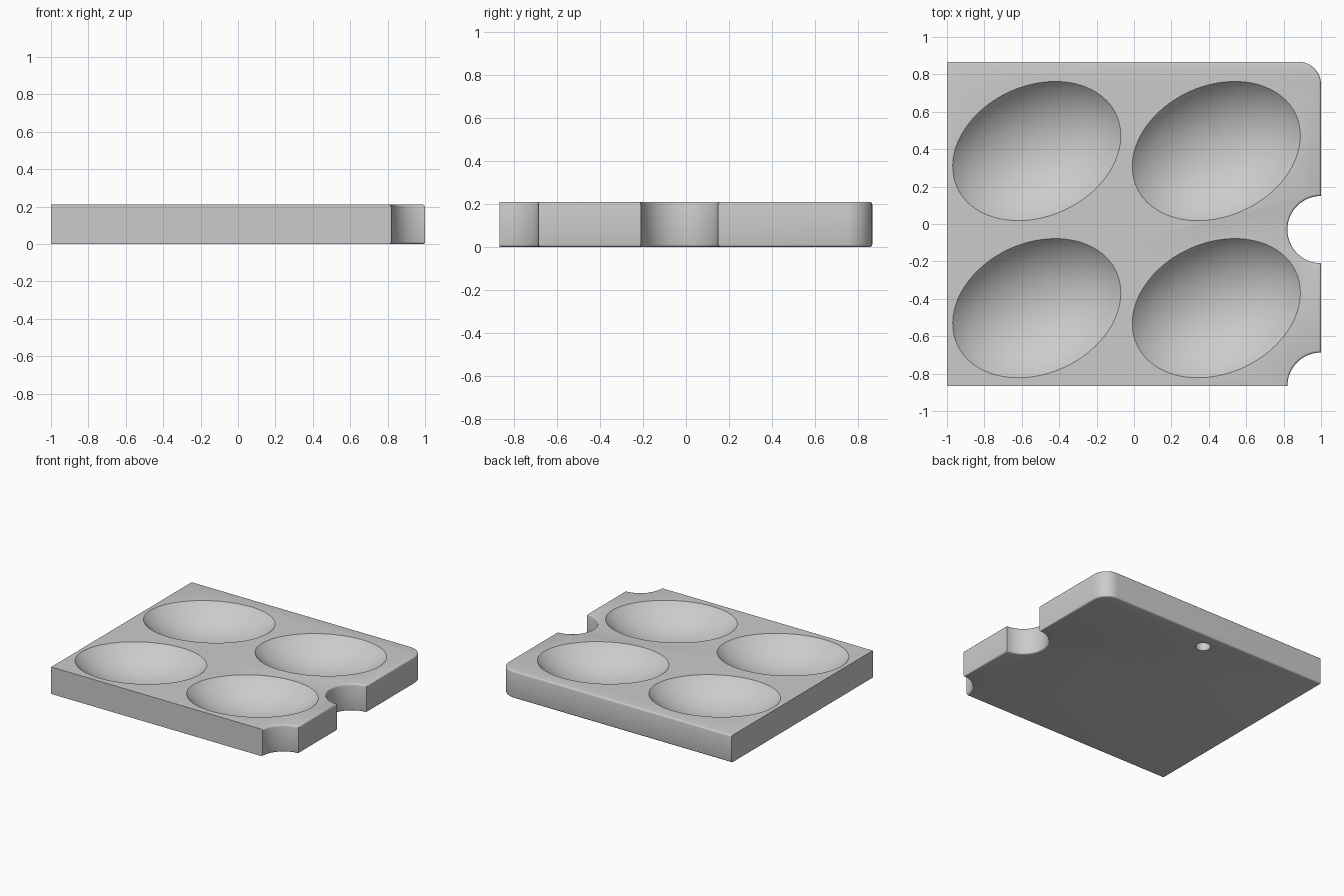
import bpy, bmesh
from math import radians, sin, cos
from mathutils import Matrix, Vector

if "Cube" in bpy.data.objects:
    bpy.data.objects.remove(bpy.data.objects["Cube"])

HALF_Y, TOP, NOTCH, CORNER, FILLET = 0.867, 0.21, 0.18, 0.12, 0.012

grey = bpy.data.materials.new("plain grey")
grey.use_nodes = True
grey.diffuse_color = (0.6, 0.6, 0.6, 1)
grey.node_tree.nodes["Principled BSDF"].inputs["Base Color"].default_value = (0.6, 0.6, 0.6, 1)


def make_object(name, bm):
    mesh = bpy.data.meshes.new(name)
    bmesh.ops.recalc_face_normals(bm, faces=bm.faces)
    bm.to_mesh(mesh)
    bm.free()
    mesh.materials.append(grey)
    obj = bpy.data.objects.new(name, mesh)
    bpy.context.collection.objects.link(obj)
    return obj


def arc(cx, cy, r, start, end, steps):
    angles = [radians(start + (end - start) * i / steps) for i in range(steps + 1)]
    return [(cx + r * cos(a), cy + r * sin(a)) for a in angles]


# Slab outline with two scalloped notches and one rounded corner
outline = [(-1, -HALF_Y)]
outline += arc(1, -HALF_Y, NOTCH, 180, 90, 16)
outline += arc(1, -0.03, NOTCH, 270, 90, 32)
outline += arc(1 - CORNER, HALF_Y - CORNER, CORNER, 0, 90, 14)
outline += [(-1, HALF_Y)]

bm = bmesh.new()
base = bm.faces.new([bm.verts.new((x, y, 0)) for x, y in outline])
walls = bmesh.ops.extrude_face_region(bm, geom=[base], use_keep_orig=True)
bmesh.ops.translate(bm, vec=(0, 0, TOP),
                    verts=[g for g in walls["geom"] if isinstance(g, bmesh.types.BMVert)])
bmesh.ops.recalc_face_normals(bm, faces=bm.faces)


# Fillet the back and right rims; the front and left edges stay sharp
def is_filleted(edge):
    a, b = (v.co for v in edge.verts)
    flat = abs(a.z - b.z) < 1e-4
    front = max(a.y, b.y) < -HALF_Y + 1e-4
    left = max(a.x, b.x) < -1 + 1e-4
    return flat and not front and not left


bmesh.ops.bevel(bm, geom=[e for e in bm.edges if is_filleted(e)], offset=FILLET,
                segments=3, profile=0.5, affect="EDGES", clamp_overlap=True)
tray = make_object("tray", bm)

# Tilted oval bowls, each cut by the cap of an ellipsoid
cutters = []
RIM_SLOPE, DEPTH = radians(52), 0.17
height = DEPTH / (1 - cos(RIM_SLOPE))
scale = Vector((0.468 / sin(RIM_SLOPE), 0.349 / sin(RIM_SLOPE), height))
for x in (-0.52, 0.44):
    for y in (0.39, -0.45):
        bm = bmesh.new()
        bmesh.ops.create_uvsphere(bm, u_segments=72, v_segments=56, radius=1)
        bmesh.ops.transform(bm, verts=bm.verts, matrix=Matrix.LocRotScale(
            Vector((x, y, TOP - DEPTH + height)),
            Matrix.Rotation(radians(24.6), 3, "Z"), scale))
        cutters.append(make_object("bowl_cutter", bm))

# Small blind hole underneath, near the back
bm = bmesh.new()
bmesh.ops.create_cone(bm, cap_ends=True, segments=32, radius1=0.053, radius2=0.053,
                      depth=0.24, matrix=Matrix.Translation((-0.025, 0.73, 0)))
cutters.append(make_object("hole_cutter", bm))

bpy.context.view_layer.objects.active = tray
for cutter in cutters:
    cutter.hide_render = True
    mod = tray.modifiers.new("cut", "BOOLEAN")
    mod.operation, mod.solver, mod.object = "DIFFERENCE", "EXACT", cutter
    bpy.ops.object.modifier_apply(modifier=mod.name)
    bpy.data.objects.remove(cutter)

bpy.ops.object.select_all(action="DESELECT")
tray.select_set(True)
bpy.ops.object.shade_smooth_by_angle(angle=radians(35))
